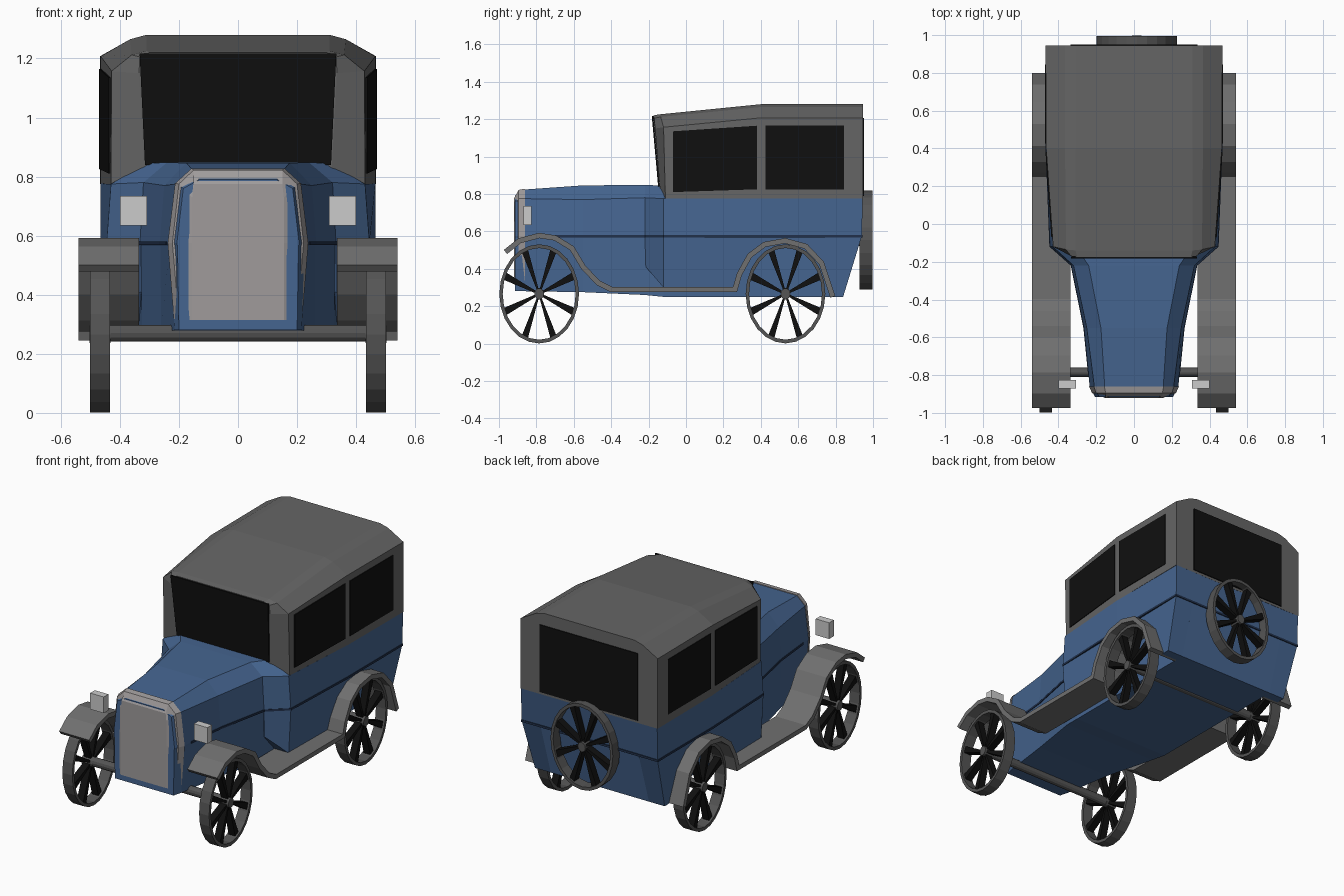
import bpy, bmesh, math

if "Cube" in bpy.data.objects:
    bpy.data.objects.remove(bpy.data.objects["Cube"])

MATS = {}
COL = {"blue": (0.06, 0.13, 0.28, 1), "grey": (0.13, 0.13, 0.13, 1), "black": (0.005, 0.005, 0.005, 1),
       "steel": (0.35, 0.33, 0.33, 1), "light": (0.6, 0.6, 0.6, 1), "dark_blue": (0.015, 0.03, 0.07, 1),
       "fender": (0.16, 0.16, 0.16, 1), "tyre": (0.09, 0.09, 0.09, 1)}


def make(name, verts, faces, color, mirror=False, thick=0):
    bm = bmesh.new()
    vs = [bm.verts.new(v) for v in verts]
    for f in faces:
        bm.faces.new([vs[i] for i in f])
    bmesh.ops.recalc_face_normals(bm, faces=bm.faces)
    me = bpy.data.meshes.new(name)
    bm.to_mesh(me)
    bm.free()
    ob = bpy.data.objects.new(name, me)
    bpy.context.collection.objects.link(ob)
    if color not in MATS:
        MATS[color] = bpy.data.materials.new(color)
        MATS[color].diffuse_color = COL[color]
    me.materials.append(MATS[color])
    if thick:
        m = ob.modifiers.new("thickness", 'SOLIDIFY')
        m.thickness, m.offset, m.use_even_offset = thick, 0, True
    if mirror:
        m = ob.modifiers.new("mirror", 'MIRROR')
        m.use_mirror_merge = False
    return ob


def skin(name, rings, color, caps=True, **kw):
    """Join equal-length closed rings of points, capping the ends."""
    n, k = len(rings[0]), len(rings)
    verts = [p for r in rings for p in r]
    faces = [(i*n+j, i*n+(j+1) % n, (i+1)*n+(j+1) % n, (i+1)*n+j) for i in range(k-1) for j in range(n)]
    if caps:
        faces += [tuple(range(n)), tuple(range((k-1)*n, k*n))]
    else:
        faces += [((k-1)*n+j, (k-1)*n+(j+1) % n, (j+1) % n, j) for j in range(n)]
    return make(name, verts, faces, color, **kw)


def loft(name, halves, color):
    """Skin across half sections mirrored in x."""
    return skin(name, [h + [(-x, y, z) for x, y, z in reversed(h)] for h in halves], color)


def at(y, pts):
    return [(x, y, z) for x, z in pts]


def box(name, x, y, z, color, mirror=False):
    return skin(name, [[(a, y[0], z[0]), (a, y[1], z[0]), (a, y[1], z[1]), (a, y[0], z[1])] for a in x],
                color, mirror=mirror)


# Bonnet, cowl and lower body
loft("lower_body", [
    at(-.915, [(.20, .28), (.205, .565), (.207, .575), (.185, .76), (.13, .79)]),
    at(-.86, [(.215, .28), (.232, .565), (.235, .575), (.21, .775), (.155, .824)]),
    at(-.55, [(.26, .275), (.263, .565), (.265, .575), (.25, .77), (.175, .846)]),
    at(-.22, [(.325, .26), (.328, .565), (.332, .575), (.32, .78), (.24, .848)]),
    at(-.12, [(.335, .25), (.335, .565), (.445, .575), (.43, .775), (.31, .845)]),
    at(.40, [(.335, .25), (.335, .565), (.465, .575), (.465, .776), (.30, .80)]),
    [(.335, .84, .25), (.335, .937, .565), (.465, .94, .575), (.465, .945, .776), (.30, .944, .80)],
], "blue")

# Dark belt line around the body
loft("belt_line", [at(y, [(x, .568), (x, .581)]) for x, y in
     [(.243, -.80), (.268, -.55), (.335, -.22), (.448, -.12), (.468, .40), (.468, .943)]], "dark_blue")

# Side panels with the rear wheel arch
arch = [(.26, .295), (.285, .37), (.34, .47), (.42, .53), (.53, .55), (.64, .52), (.725, .43), (.785, .25)]
panel = [(.94, .575), (-.12, .575), (-.12, .295)] + arch + [(.84, .25)]
skin("side_panel", [[(.33, y, z) for y, z in panel],
                    [(.445 + .018*(y+.12) - (.575-z)*.06, y, z) for y, z in panel]], "blue", mirror=True)
# Flared front edge of the side panels
skin("cowl_flare", [[(.325, -.215, .41), (.325, -.22, .575), (.332, -.22, .575), (.332, -.215, .41)],
                    [(.325, -.12, .30), (.325, -.12, .575), (.445, -.12, .575), (.43, -.12, .30)]],
     "blue", mirror=True)

# Closed cabin and roof
loft("cabin", [
    [(.315, -.135, .775), (.335, -.165, 1.15), (.333, -.17, 1.205), (.30, -.175, 1.22)],
    [(.43, -.11, .775), (.428, -.12, 1.157), (.36, -.135, 1.212), (.31, -.14, 1.226)],
    at(.40, [(.465, .775), (.465, 1.207), (.365, 1.265), (.31, 1.28)]),
    at(.945, [(.468, .775), (.468, 1.207), (.365, 1.265), (.31, 1.28)]),
], "grey")

# Windows
make("windshield", [(-.315, -.145, .84), (.315, -.145, .84), (.333, -.179, 1.217), (-.333, -.179, 1.217)],
     [(0, 1, 2, 3)], "black", thick=.008)
make("rear_window", [(-.335, .948, .79), (.335, .948, .79), (.335, .948, 1.205), (-.335, .948, 1.205)],
     [(0, 1, 2, 3)], "black", thick=.006)
for name, quad in [("front_side_window", [(-.07, .81), (.38, .825), (.38, 1.165), (-.07, 1.135)]),
                   ("rear_side_window", [(.425, .825), (.845, .825), (.845, 1.165), (.425, 1.165)])]:
    make(name, [(.431 + .035*min(1, (y+.11)/.51), y, z) for y, z in quad], [(0, 1, 2, 3)],
         "black", mirror=True, thick=.008)

# Radiator shell with narrower front face
loft("radiator", [
    at(-.86, [(.217, .315), (.238, .575), (.213, .777), (.157, .828)]),
    at(-.895, [(.20, .315), (.222, .575), (.20, .775), (.15, .822)]),
    at(-.92, [(.155, .315), (.155, .575), (.155, .73), (.15, .775)]),
], "steel")
box("headlight", (.308, .40), (-.87, -.825), (.635, .735), "light", True)

# Fenders and running board in one ribbon
path = [(-.965, .49), (-.89, .55), (-.785, .578), (-.70, .565), (-.61, .51), (-.55, .41), (-.47, .325),
        (-.40, .29)] + [(.262, .29)] + arch[1:]
ribbon = [(x, y, z) for y, z in path for x in (.335, .54)]
make("fender", ribbon, [(2*i, 2*i+1, 2*i+3, 2*i+2) for i in range(len(path)-1)], "fender",
     mirror=True, thick=.028)


def wheel(name, place, mirror=False, n=24):
    """Oval spoked wheel; place maps (axial, across, up) to a point."""
    ring = lambda a, ry, rz, k: [place(a, ry*math.cos(2*math.pi*i/k), rz*math.sin(2*math.pi*i/k))
                                 for i in range(k)]
    skin(name + "_tyre", [ring(-.034, .213, .265, n), ring(.034, .213, .265, n),
                          ring(.034, .195, .245, n), ring(-.034, .195, .245, n)],
         "tyre", caps=False, mirror=mirror)
    skin(name + "_hub", [ring(-.036, .026, .03, 12), ring(.036, .026, .03, 12)], "tyre", mirror=mirror)
    verts, faces = [], []
    for s in range(8):
        t = (s + .5) * math.pi / 4
        c, d = math.cos(t), math.sin(t)
        b = len(verts)
        for r, w in ((.02, .005), (.20, .017)):
            for a, e in ((-.022, -w), (.022, -w), (.022, w), (-.022, w)):
                verts.append(place(a, r*c - e*d, 1.25*(r*d + e*c)))
        faces += [(b+j, b+(j+1) % 4, b+4+(j+1) % 4, b+4+j) for j in range(4)]
        faces += [(b, b+1, b+2, b+3), (b+4, b+5, b+6, b+7)]
    make(name + "_spokes", verts, faces, "black", mirror=mirror)


# Wheels, axles and spare
for name, cy in (("front", -.785), ("rear", .532)):
    wheel(name + "_wheel", lambda a, u, v: (.467 + a, cy + u, .266 + v), True)
    skin(name + "_axle", [[(x, cy + .024*math.cos(i*math.pi/6), .27 + .028*math.sin(i*math.pi/6))
                           for i in range(12)] for x in (-.45, .45)], "tyre")
wheel("spare_wheel", lambda a, u, v: (.015 + u, .962 + a, .553 + v))

for m in bpy.data.materials:
    if m.users and not m.is_grease_pencil:
        m.use_nodes = True
        m.node_tree.nodes["Principled BSDF"].inputs["Base Color"].default_value = m.diffuse_color
